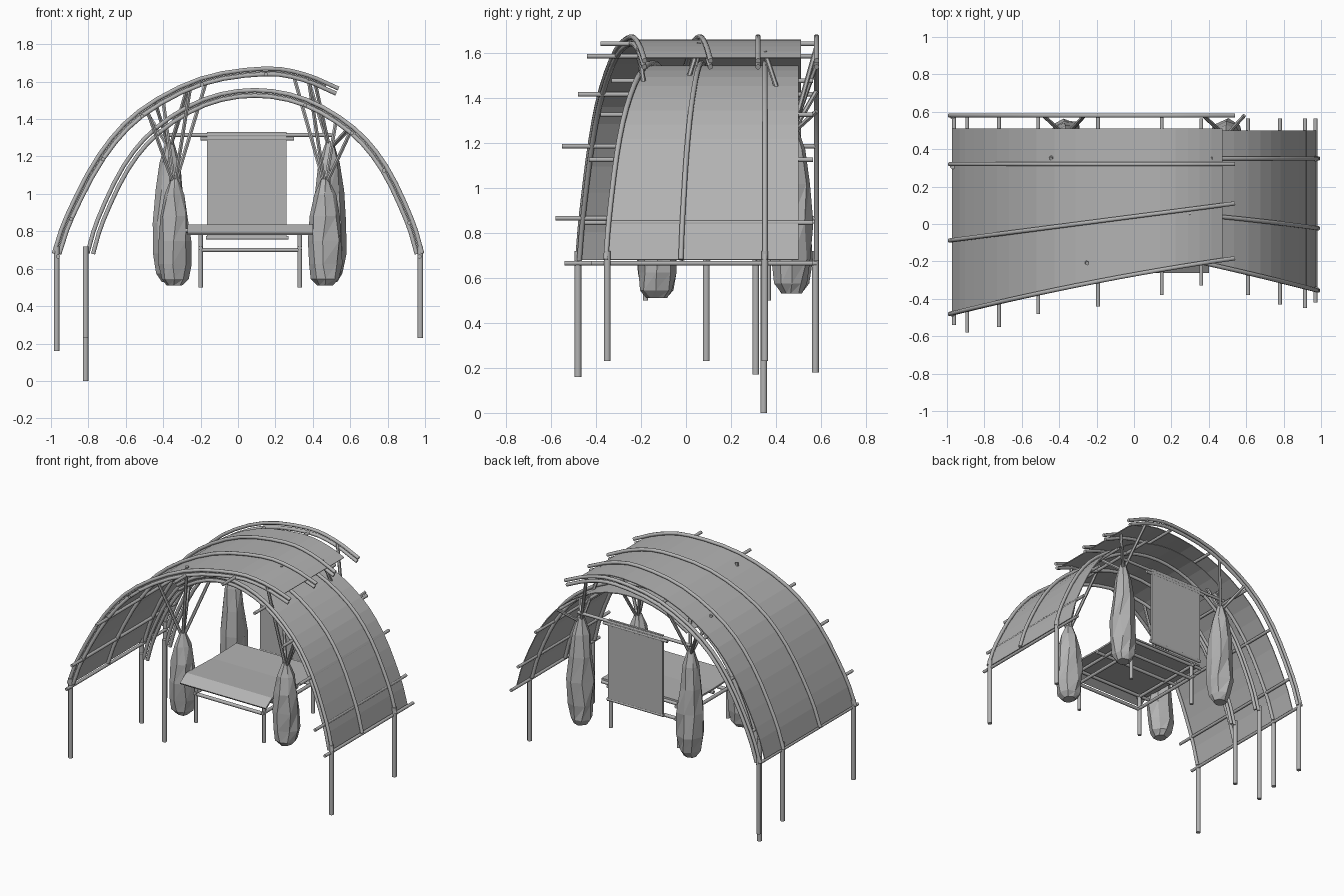
import bpy, bmesh, math, random
from mathutils import Vector

random.seed(4)
if "Cube" in bpy.data.objects:
    bpy.data.objects.remove(bpy.data.objects["Cube"])

grey = bpy.data.materials.new("plain_grey")
grey.use_nodes = True
colour = (0.45, 0.45, 0.45, 1)
grey.diffuse_color = colour
grey.node_tree.nodes["Principled BSDF"].inputs["Base Color"].default_value = colour


def finish(name, bm):
    bmesh.ops.recalc_face_normals(bm, faces=bm.faces)
    mesh = bpy.data.meshes.new(name)
    bm.to_mesh(mesh)
    bm.free()
    mesh.materials.append(grey)
    obj = bpy.data.objects.new(name, mesh)
    bpy.context.collection.objects.link(obj)
    return obj


def tube(name, points, radius=0.012, sides=8):
    """Sweep a round section along a path and cap both ends."""
    points = [Vector(p) for p in points]
    bm = bmesh.new()
    rings = []
    for i, p in enumerate(points):
        along = (points[min(i + 1, len(points) - 1)] - points[max(i - 1, 0)]).normalized()
        ref = Vector((0, 1, 0)) if abs(along.y) < 0.8 else Vector((1, 0, 0))
        u = along.cross(ref).normalized()
        v = along.cross(u)
        turns = [2 * math.pi * (k + 0.5) / sides for k in range(sides)]
        rings.append([bm.verts.new(p + radius * (u * math.cos(t) + v * math.sin(t))) for t in turns])
    for a, b in zip(rings, rings[1:]):
        for k in range(sides):
            n = (k + 1) % sides
            bm.faces.new((a[k], a[n], b[n], b[k]))
    bm.faces.new(rings[0])
    bm.faces.new(rings[-1])
    obj = finish(name, bm)
    bpy.context.view_layer.objects.active = obj
    obj.select_set(True)
    bpy.ops.object.shade_smooth_by_angle(angle=math.radians(50))
    obj.select_set(False)


def sheet(name, rows, thickness=0.006):
    """Skin a grid of points as a thin cloth."""
    bm = bmesh.new()
    grid = [[bm.verts.new(p) for p in row] for row in rows]
    for a, b in zip(grid, grid[1:]):
        for k in range(len(a) - 1):
            bm.faces.new((a[k], a[k + 1], b[k + 1], b[k]))
    obj = finish(name, bm)
    mod = obj.modifiers.new("thickness", "SOLIDIFY")
    mod.thickness = thickness
    mod.offset = 0


def smooth_path(points, steps):
    """Catmull-Rom samples through (x, z) points."""
    pts = [Vector(p) for p in points]
    pts = [2 * pts[0] - pts[1]] + pts + [2 * pts[-1] - pts[-2]]
    out = []
    for a, b, c, d in zip(pts, pts[1:], pts[2:], pts[3:]):
        for s in range(steps):
            t = s / steps
            out.append((2 * b + (c - a) * t + (2 * a - 5 * b + 4 * c - d) * t ** 2
                        + (3 * b - a - 3 * c + d) * t ** 3) / 2)
    return out + [pts[-2]]


def shift(path, amount):
    """Offset an arch towards or away from its middle."""
    centre = Vector((0.08, 0.6))
    return [p + (p - centre).normalized() * amount for p in path]


# Arch lines of the two overlapping roofs
outer_knots = [(-.97, .68), (-.9, .88), (-.73, 1.2), (-.52, 1.43), (-.2, 1.6),
               (.14, 1.655), (.35, 1.625), (.53, 1.55)]
half = [(.97, .68), (.915, .86), (.78, 1.14), (.61, 1.34), (.36, 1.49)]
inner_knots = half + [(.09, 1.54)] + [(.18 - x, z) for x, z in reversed(half)]
outer = smooth_path(outer_knots, 3)
inner = smooth_path(inner_knots, 3)


def outer_front(x): return -.27 + .18 * x - .035 * x * x
def inner_front(x): return -.13 - .2 * x - .03 * x * x
def outer_middle(x): return .04 + .13 * x
def inner_middle(x): return .075 - .06 * x - .04 * x * x


# Cloth roofs
def roof(name, path, front, back):
    spans = 4
    sheet(name, [[(p.x, front(p.x) + (back - front(p.x)) * k / spans, p.y)
                  for k in range(spans + 1)] for p in path])


roof("outer_roof", [p for p in outer if p.x < .48], outer_front, .51)
roof("inner_roof", [p for p in inner if p.x > -.42], inner_front, .5)


# Bent beams above and below the cloth
def beam(name, path, depth):
    for side, amount in (("upper", .015), ("lower", -.015)):
        tube(name + "_" + side, [(p.x, depth(p.x), p.y) for p in shift(path, amount)], .012)


beam("outer_front_beam", outer, outer_front)
beam("outer_middle_beam", outer, outer_middle)
beam("outer_rear_beam", outer, lambda x: .32)
beam("outer_back_beam", outer, lambda x: .58)
beam("inner_front_beam", [p for p in inner if p.x > -.46], inner_front)
beam("inner_middle_beam", inner, inner_middle)
beam("inner_rear_beam", inner, lambda x: .35)

# Cross poles carrying the cloth
for (x, z), front in zip(outer_knots, (-.54, -.58, -.55, -.48, -.44, -.38)):
    tube("outer_cross_pole", [(x + .008, front, z - .015), (x + .008, .58, z - .015)], .011)
for (x, z), front in zip(half, (-.42, -.45, -.43, -.38, -.33)):
    tube("inner_cross_pole", [(x, front, z - .015), (x, .565, z - .015)], .011)

# Ground poles
for x, y, foot in [(-.97, -.48, .16), (-.97, .31, .17), (-.97, .575, .18), (.975, -.35, .23),
                   (.975, .35, .23), (-.815, .345, 0), (-.815, .09, .23)]:
    tube("ground_pole", [(x, y, foot), (x, y, .72)], .016)


# Hanging stone weights with ropes to the arches
def weight(name, x, y, low, high):
    profile = [(0, .045), (.06, .075), (.2, .09), (.42, .092), (.65, .078), (.85, .058), (1, .022)]
    sides = 8
    bm = bmesh.new()
    rings = []
    for level, r in profile:
        ring = []
        for k in range(sides):
            a = 2 * math.pi * (k + random.uniform(-.2, .2)) / sides
            q = r * random.uniform(.88, 1.06)
            ring.append(bm.verts.new((x + q * math.cos(a), y + q * math.sin(a),
                                      low + (high - low) * level)))
        rings.append(ring)
    for a, b in zip(rings, rings[1:]):
        for k in range(sides):
            n = (k + 1) % sides
            bm.faces.new((a[k], a[n], b[n]))
            bm.faces.new((a[k], b[n], b[k]))
    bm.faces.new(rings[0])
    bm.faces.new(rings[-1])
    finish(name, bm)


def arch_height(path, x):
    return min(path, key=lambda p: abs(p.x - x)).y


for side, x, path_out in (("right", -.34, outer), ("left", .465, inner)):
    rear_x = x + (-.025 if x < 0 else .025)
    weight("front_%s_weight" % side, x, -.13, .51, 1.08)
    weight("rear_%s_weight" % side, rear_x, .47, .53, 1.28)
    for reach in (-.14, -.06, .09, .17):
        if x > 0:
            reach = -reach
        top_x = x + reach
        roof_line = outer if top_x < .5 else inner
        front_y = -.21 if abs(reach) in (.14, .09) else .06
        tube("front_rope", [(x, -.13, 1.04), (top_x, front_y, arch_height(roof_line, top_x))], .011, 6)
    for reach, y in ((-.12, .58), (.1, .58), (.09, .35), (-.08, .35)):
        top_x = rear_x + reach
        roof_line = outer if top_x < .52 else inner
        tube("rear_rope", [(rear_x, .47, 1.24), (top_x, y, arch_height(roof_line, top_x))], .011, 6)

# Bench: cloth seat with a drooping front, legs and rails
sheet("seat_cloth", [[(x, y, z) for x in (-.27, .07, .4)]
                     for y, z in ((.37, .825), (.1, .82), (-.19, .83), (-.26, .785))], .012)
for x in (-.2, .33):
    for y in (-.18, .365):
        tube("bench_leg", [(x, y, .5), (x, y, .82)], .013)
    for z in (.71, .8):
        tube("bench_side_rail", [(x, -.2, z), (x, .4, z)])
for y in (-.18, .09, .365):
    tube("bench_rail", [(-.28, y, .805), (.4, y, .805)])
for y in (-.18, .365):
    tube("bench_low_rail", [(-.2, y, .7), (.33, y, .7)])

# Hanging back screen with its rods
sheet("back_screen", [[(x, .49, z) for x in (-.165, -.1, .2, .26)] for z in (.76, 1.05, 1.33)], .016)
for name, low, high, z in (("screen_top_pole", -.38, .5, 1.315), ("screen_rod", -.2, .3, 1.295),
                           ("screen_bottom_rod", -.17, .27, .765)):
    tube(name, [(low, .49, z), (high, .49, z)], .011)
